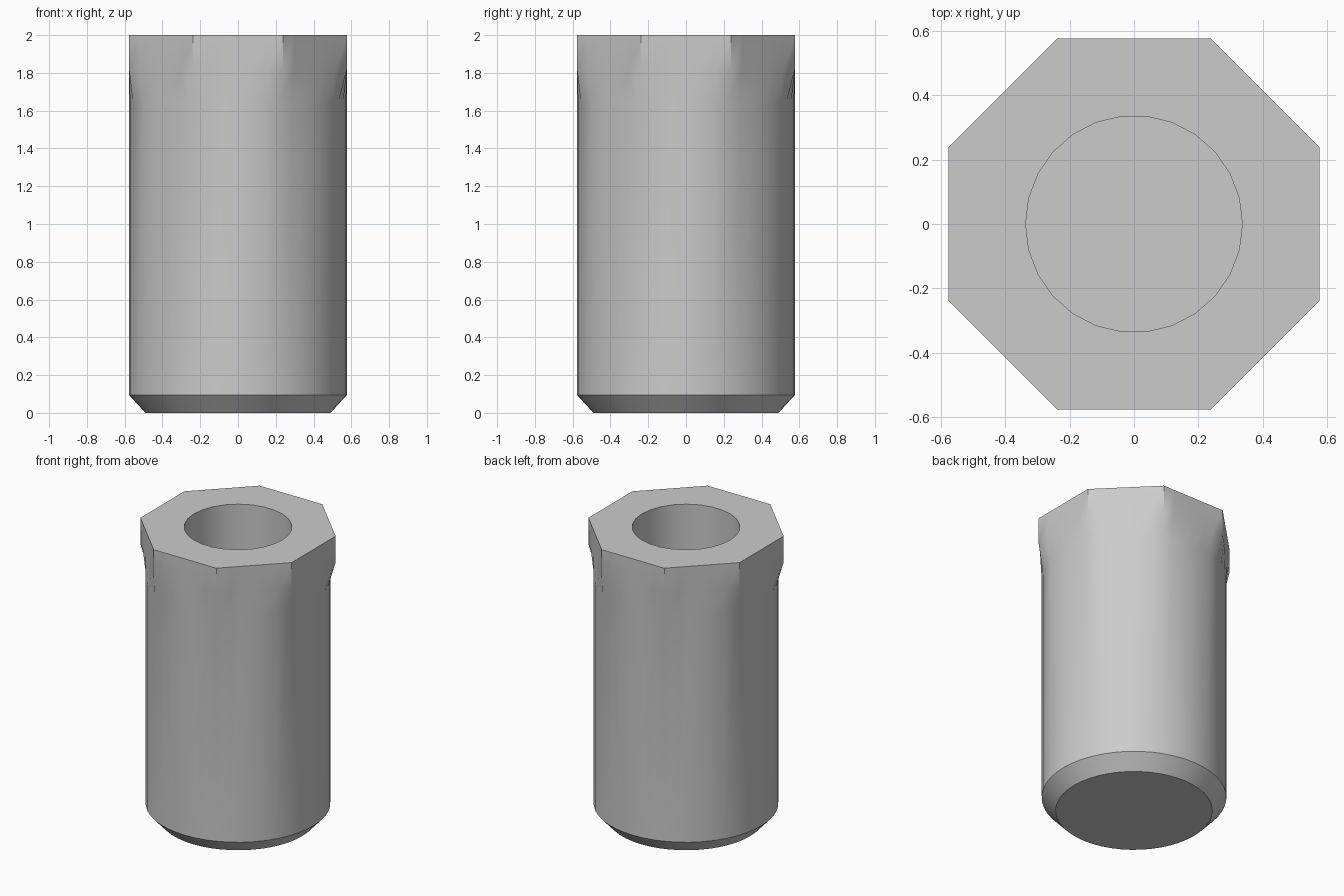
import bpy, bmesh, math

if "Cube" in bpy.data.objects:
    bpy.data.objects.remove(bpy.data.objects["Cube"])

OUTER, BORE = 48, 26          # segments of the body and of the bore
R = 0.577                     # body radius, also the octagon's apothem


def octagon_radius(a):
    """Distance from the axis to an octagon side at angle a."""
    return R / math.cos((a + math.pi / 8) % (math.pi / 4) - math.pi / 8)


def ring(bm, n, z, radius):
    verts = []
    for i in range(n):
        a = 2 * math.pi * i / n
        r = radius(a) if callable(radius) else radius
        verts.append(bm.verts.new((r * math.cos(a), r * math.sin(a), z)))
    return verts


def loft(bm, rings):
    for lo, hi in zip(rings, rings[1:]):
        n = len(lo)
        for i in range(n):
            j = (i + 1) % n
            bm.faces.new((lo[i], lo[j], hi[j], hi[i]))


def ring_edges(bm, verts):
    return [bm.edges.get((verts[i - 1], verts[i])) for i in range(len(verts))]


bm = bmesh.new()

# Outside: chamfered foot, round body, blend, octagonal collar
outside = [ring(bm, OUTER, z, r) for z, r in
           ((0, 0.49), (0.095, R), (1.65, R), (1.82, octagon_radius), (2, octagon_radius))]
loft(bm, outside)
bm.faces.new(outside[0][::-1])

# Blind bore, closed by a flat floor
bore = [ring(bm, BORE, z, 0.337) for z in (2, 0.6)]
loft(bm, bore)
bm.faces.new(bore[1])

# Flat rim between the octagon and the bore
bmesh.ops.bridge_loops(bm, edges=ring_edges(bm, outside[-1]) + ring_edges(bm, bore[0]))
bmesh.ops.recalc_face_normals(bm, faces=bm.faces)

mesh = bpy.data.meshes.new("socket_body")
bm.to_mesh(mesh)
bm.free()
body = bpy.data.objects.new("socket_body", mesh)
bpy.context.collection.objects.link(body)

# Plain grey metal
grey = bpy.data.materials.new("grey_metal")
grey.diffuse_color = (0.6, 0.6, 0.6, 1)
grey.use_nodes = True
grey.node_tree.nodes["Principled BSDF"].inputs["Base Color"].default_value = grey.diffuse_color
mesh.materials.append(grey)

# Smooth body with crisp collar, chamfer and bore edges
bpy.context.view_layer.objects.active = body
body.select_set(True)
bpy.ops.object.shade_smooth_by_angle(angle=math.radians(30))
